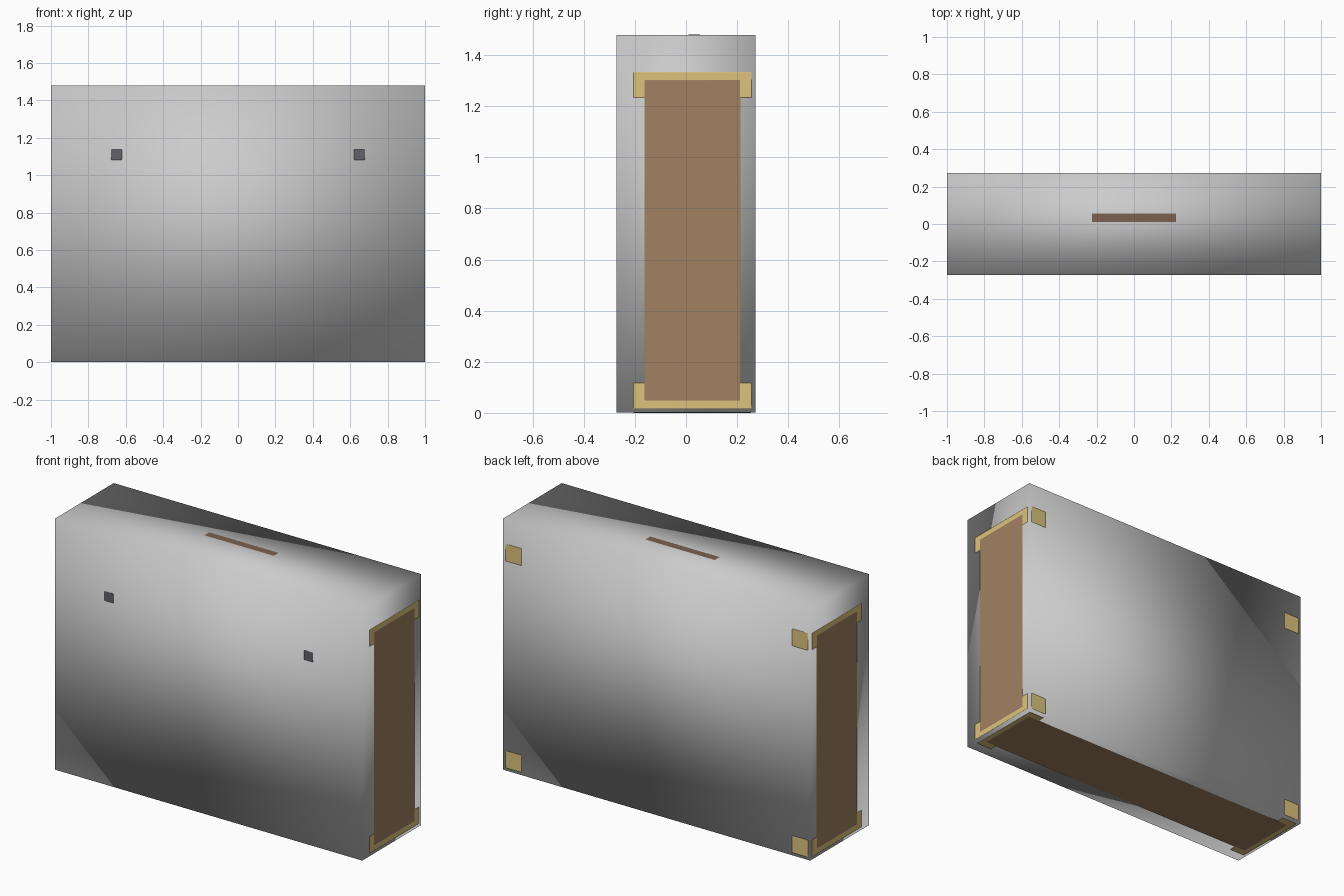
import bpy

if "Cube" in bpy.data.objects:
    bpy.data.objects.remove(bpy.data.objects["Cube"])

def material(name, rgb):
    m = bpy.data.materials.new(name)
    m.diffuse_color = (*rgb, 1)
    m.use_nodes = True
    m.node_tree.nodes["Principled BSDF"].inputs["Base Color"].default_value = m.diffuse_color
    return m

brown = material("leather", (0.35, 0.22, 0.12))
dark_brown = material("handle_leather", (0.20, 0.12, 0.08))
gold = material("brass", (0.72, 0.55, 0.2))
dark = material("dark_metal", (0.12, 0.12, 0.14))

def box(name, lo, hi, mat=None, bevel=0, segments=3):
    bpy.ops.mesh.primitive_cube_add(size=1, location=[(a + b) / 2 for a, b in zip(lo, hi)])
    o = bpy.context.object
    o.name = name
    o.scale = [b - a for a, b in zip(lo, hi)]
    bpy.ops.object.transform_apply(location=False, rotation=False, scale=True)
    if mat:
        o.data.materials.append(mat)
    if bevel:
        mod = o.modifiers.new("bevel", 'BEVEL')
        mod.width = bevel
        mod.segments = segments
        bpy.ops.object.shade_smooth_by_angle()
    return o

# Plain outer shell, smooth shaded across its corners
box("outer_shell", (-0.9992, -0.272, 0.0008), (0.9992, 0.272, 1.479))
bpy.ops.object.shade_smooth()

# Suitcase body inside the shell, flush with its ends and bottom
box("case_body", (-1, -0.21, 0), (1, 0.26, 1.35), brown, 0.05)

# Metal corner guards running front to back
for s, side in ((-1, "left"), (1, "right")):
    x0, x1 = sorted((s * 0.865, s * 0.9996))
    for z0, z1, level in ((0.0004, 0.133, "bottom"), (1.217, 1.35, "top")):
        box(f"corner_guard_{level}_{side}", (x0, -0.223, z0), (x1, 0.2728, z1), gold, 0.018, 2)

# Front latches
for s, side in ((-1, "left"), (1, "right")):
    x = s * 0.65
    box(f"latch_{side}", (x - 0.04, -0.2728, 1.071), (x + 0.04, -0.2, 1.149), dark, 0.013, 2)

# Carrying handle with two posts
box("handle_grip", (-0.235, 0.0, 1.42), (0.235, 0.065, 1.48), dark_brown, 0.012, 2)
for s, side in ((-1, "left"), (1, "right")):
    x = s * 0.205
    box(f"handle_post_{side}", (x - 0.025, 0.008, 1.33), (x + 0.025, 0.055, 1.44), dark_brown)
